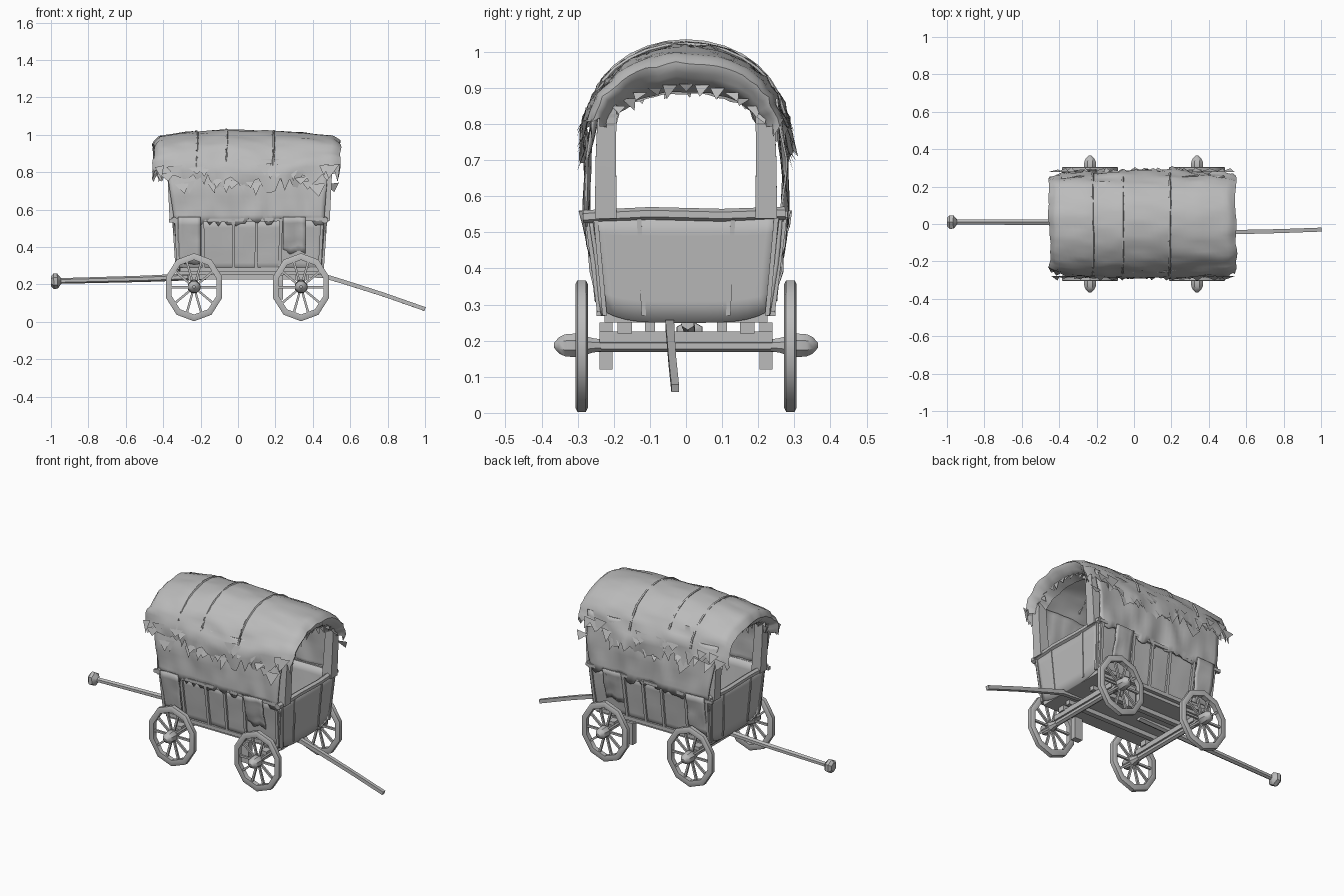
import bpy, bmesh, math, random
from mathutils import Vector, noise

if "Cube" in bpy.data.objects:
    bpy.data.objects.remove(bpy.data.objects["Cube"])

random.seed(4)
GREY = bpy.data.materials.new("weathered_grey")
GREY.diffuse_color = (0.5, 0.5, 0.5, 1)
GREY.use_nodes = True
GREY.node_tree.nodes["Principled BSDF"].inputs["Base Color"].default_value = GREY.diffuse_color


def finish(name, bm, angle=40):
    bmesh.ops.recalc_face_normals(bm, faces=bm.faces)
    me = bpy.data.meshes.new(name)
    bm.to_mesh(me)
    bm.free()
    me.materials.append(GREY)
    ob = bpy.data.objects.new(name, me)
    bpy.context.collection.objects.link(ob)
    bpy.ops.object.select_all(action='DESELECT')
    ob.select_set(True)
    bpy.context.view_layer.objects.active = ob
    bpy.ops.object.shade_smooth_by_angle(angle=math.radians(angle))
    return ob


def grid(name, nu, nv, fn, thick=0.0):
    """Sheet of quads from a function of u, v in 0..1."""
    bm = bmesh.new()
    vs = [[bm.verts.new(fn(i / nu, j / nv)) for j in range(nv + 1)] for i in range(nu + 1)]
    for i in range(nu):
        for j in range(nv):
            bm.faces.new((vs[i][j], vs[i + 1][j], vs[i + 1][j + 1], vs[i][j + 1]))
    ob = finish(name, bm, 50)
    if thick:
        m = ob.modifiers.new("thickness", 'SOLIDIFY')
        m.thickness, m.offset = thick, 0
    return ob


def tube(bm, pts, radii, sides=6):
    """Capped tube along a list of points."""
    pts = [Vector(p) for p in pts]
    rings = []
    for i, p in enumerate(pts):
        d = (pts[min(i + 1, len(pts) - 1)] - pts[max(i - 1, 0)]).normalized()
        a = d.cross(Vector((0, 0, 1)) if abs(d.z) < 0.9 else Vector((0, 1, 0))).normalized()
        b = d.cross(a)
        rings.append([bm.verts.new(p + radii[i] * (a * math.cos(t) + b * math.sin(t)))
                      for t in (math.tau * (k + 0.5) / sides for k in range(sides))])
    for r, s in zip(rings, rings[1:]):
        for k in range(sides):
            n = (k + 1) % sides
            bm.faces.new((r[k], r[n], s[n], s[k]))
    bm.faces.new(rings[0])
    bm.faces.new(rings[-1])


def bars(name, specs, sides=4):
    bm = bmesh.new()
    for pts, radii in specs:
        tube(bm, pts, radii, sides)
    return finish(name, bm)


def boxes(name, specs):
    bm = bmesh.new()
    for x0, x1, y0, y1, z0, z1 in specs:
        v = bmesh.ops.create_cube(bm, size=1)['verts']
        for p in v:
            p.co = ((x0 + x1) / 2 + p.co.x * (x1 - x0), (y0 + y1) / 2 + p.co.y * (y1 - y0),
                    (z0 + z1) / 2 + p.co.z * (z1 - z0))
    return finish(name, bm)


def wob(x, y, z, f=9):
    return noise.noise(Vector((x * f, y * f, z * f)))


def lerp_table(table, t):
    for a, b in zip(table, table[1:]):
        if t <= b[0]:
            k = (t - a[0]) / (b[0] - a[0])
            return [p + (q - p) * k for p, q in zip(a, b)]
    return list(table[-1])


# Canopy: arched cloth with rolled lips; columns are u, x, half width, base z, top z
ARCH = [(0, -0.35, 0.20, 0.78, 0.885), (0.06, -0.42, 0.215, 0.79, 0.91), (0.11, -0.455, 0.245, 0.79, 0.955),
        (0.16, -0.42, 0.265, 0.78, 0.995), (0.26, -0.25, 0.28, 0.77, 1.02), (0.29, -0.21, 0.282, 0.76, 1.018),
        (0.45, -0.06, 0.285, 0.75, 1.03), (0.6, 0.19, 0.285, 0.73, 1.022), (0.72, 0.35, 0.28, 0.76, 1.015),
        (0.83, 0.51, 0.268, 0.78, 0.995), (0.88, 0.55, 0.25, 0.79, 0.965), (0.94, 0.515, 0.22, 0.79, 0.92),
        (1, 0.45, 0.20, 0.78, 0.89)]


def canopy(u, v):
    _, x, ry, zb, zt = lerp_table(ARCH, u)
    t = math.pi * v
    side = abs(math.cos(t)) ** 2
    n = wob(x, 2 * math.cos(t), v, 7)
    y = ry * math.cos(t) * (1 + 0.07 * n * side)
    z = zb + (zt - zb) * max(math.sin(t), 0) ** 0.9
    if v in (0, 1) and 0.1 < u < 0.9:
        z += random.uniform(-0.045, 0.03)
        y *= random.uniform(0.97, 1.05)
    return (x + 0.012 * wob(x, y, z, 14), y, z + 0.008 * n)


grid("canopy", 56, 28, canopy)

# Torn scraps along the canopy hem and end lips
bm = bmesh.new()
for s in (-1, 1):
    for i in range(24):
        x = -0.42 + 0.92 * i / 23
        z = 0.78 + random.uniform(-0.05, 0.06)
        w, drop = random.uniform(0.02, 0.05), random.uniform(0.03, 0.07)
        bm.faces.new([bm.verts.new(p) for p in (
            (x - w, s * 0.277, z), (x + w, s * 0.277, z + 0.01),
            (x + random.uniform(-0.02, 0.02), s * random.uniform(0.285, 0.305), z - drop))])
for x in (-0.41, 0.505):
    for i in range(15):
        t = math.pi * (i + 0.5) / 15
        y, z = 0.215 * math.cos(t), 0.79 + 0.12 * math.sin(t)
        bm.faces.new([bm.verts.new(p) for p in (
            (x, y - 0.02, z), (x, y + 0.02, z),
            (x + random.uniform(-0.02, 0.02), y + random.uniform(-0.02, 0.02), z - random.uniform(0.02, 0.04)))])
finish("torn_scraps", bm)

# Seams sewn across the canopy
bows = []
for x, zt in ((-0.22, 1.018), (-0.06, 1.028), (0.19, 1.02)):
    pts = [(x + 0.006 * wob(x, k, 0, 3), 0.276 * math.cos(math.pi * k / 16),
            0.77 + (zt - 0.77) * math.sin(math.pi * k / 16) ** 0.9) for k in range(1, 16)]
    bows.append((pts, [0.007] * len(pts)))
bars("canopy_seams", bows, 5)

# Side cloth, side boards and the rails between them
for s, side in ((-1, "front"), (1, "back")):
    def side_cloth(u, v, s=s):
        z = 0.87 - 0.33 * v
        x0, x1 = -0.39 + 0.05 * v, 0.485 - 0.025 * v
        x = x0 + (x1 - x0) * u
        if v == 1:
            z += random.uniform(-0.03, 0.015)
        y = 0.248 + 0.026 * min(v * 2, 1) + 0.016 * wob(x * 1.4, s, z * 0.7)
        return (x, s * y, z)

    def side_boards(u, v, s=s):
        z = 0.55 - 0.28 * v
        x0, x1 = -0.345 + 0.03 * v, 0.465 - 0.02 * v
        x = x0 + (x1 - x0) * u
        return (x, s * (0.263 - 0.035 * v + 0.006 * wob(x, s, z, 8)), z)

    grid(side + "_side_cloth", 34, 10, side_cloth, 0.006)
    grid(side + "_side_boards", 24, 6, side_boards, 0.012)
    bars(side + "_side_rails", [
        ([(-0.37, s * 0.272, 0.54), (0.05, s * 0.27, 0.545), (0.47, s * 0.272, 0.55)], [0.013] * 3),
        ([(-0.31, s * 0.236, 0.28), (0.44, s * 0.236, 0.28)], [0.016] * 2)]
        + [([(x, s * 0.272, 0.55), (x * 0.97, s * 0.238, 0.28)], [0.012] * 2)
           for x in (-0.33, -0.19, -0.025, 0.1, 0.23, 0.45)])
    # Hanging cloth strips over the boards
    for k, (xa, xb, zb) in enumerate(((-0.32, -0.2, 0.31), (0.24, 0.36, 0.37))):
        def strip(u, v, s=s, xa=xa, xb=xb, zb=zb):
            z = 0.56 + (zb - 0.56) * v
            x = xa + (xb - xa) * u
            return (x, s * (0.288 - 0.042 * v + 0.01 * wob(x, s, z, 14)), z + 0.02 * v * wob(x, 0, k, 20))
        grid(f"{side}_hanging_strip_{k}", 6, 6, strip, 0.006)

# End walls with sagging bottom edge, board battens, top rails and door jambs
for d, x, name in ((-1, -0.325, "left"), (1, 0.45, "right")):
    def end_wall(u, v, d=d, x=x):
        hw = 0.26 - 0.035 * v
        sag = 0.03 * v * (1 - (2 * u - 1) ** 4)
        return (x + d * (0.015 - 0.02 * v), hw * (2 * u - 1), 0.55 - 0.27 * v - sag)
    grid(name + "_end_wall", 16, 5, end_wall, 0.016)
    bars(name + "_end_rail", [([(x + d * 0.015, -0.285, 0.543), (x + d * 0.02, -0.1, 0.552),
                                (x + d * 0.02, 0.1, 0.547), (x + d * 0.015, 0.275, 0.553)], [0.018] * 4)], 6)
    bars(name + "_end_battens", [([(x + d * 0.02, y, 0.54), (x + d * 0.002, y * 0.9, 0.27)], [0.009] * 2)
                                 for y in (-0.25, -0.13, 0.13, 0.25)])
    bars(name + "_door_frame", [([(x + d * 0.01, s * 0.222, 0.54), (x + d * 0.02, s * 0.222, 0.7),
                                  (x + d * 0.03, s * 0.218, 0.86)], [0.043, 0.04, 0.036]) for s in (-1, 1)])

boxes("floor", [(-0.32, 0.445, -0.225, 0.225, 0.25, 0.275)])

# Undercarriage
WX = (-0.235, 0.337)
boxes("undercarriage", [(x - 0.022, x + 0.022, -0.24, 0.24, 0.195, 0.225) for x in WX]
      + [(x - 0.03, x + 0.03, s * 0.17 - 0.02, s * 0.17 + 0.02, 0.22, 0.255) for x in WX for s in (-1, 1)]
      + [(-0.27, 0.38, s * 0.1 - 0.014, s * 0.1 + 0.014, 0.225, 0.25) for s in (-1, 1)]
      + [(0.19, 0.24, s * 0.222 - 0.018, s * 0.222 + 0.018, 0.12, 0.25) for s in (-1, 1)])
bars("axles", [([(x, -0.29, 0.185), (x, 0.29, 0.185)], [0.016] * 2) for x in WX], 6)

# Wheels: oval rim, spokes and pointed hub
SEG, SPOKES = 10, 10
for x, fb in zip(WX, ("left", "right")):
    for s, side in ((-1, "front"), (1, "back")):
        bm = bmesh.new()
        prof = ((0.182, -0.012), (0.182, 0.012), (0.172, 0.017), (0.146, 0.014), (0.146, -0.014), (0.172, -0.017))
        rings = [[bm.verts.new((x + 0.87 * r * math.cos(a), s * 0.289 + w, 0.185 + r * math.sin(a)))
                  for r, w in prof] for a in (math.tau * (k + 0.5) / SEG for k in range(SEG))]
        for k in range(SEG):
            p, q = rings[k], rings[(k + 1) % SEG]
            for j in range(6):
                bm.faces.new((p[j], p[(j + 1) % 6], q[(j + 1) % 6], q[j]))
        for k in range(SPOKES):
            a = math.tau * k / SPOKES
            tube(bm, [(x + 0.87 * r * math.cos(a), s * 0.289, 0.185 + r * math.sin(a))
                      for r in (0.02, 0.15)], [0.008, 0.009], 4)
        tube(bm, [(x, s * y, 0.187) for y in (0.235, 0.26, 0.30, 0.335, 0.352, 0.365)],
             [0.018, 0.022, 0.036, 0.033, 0.024, 0.008], 8)
        finish(f"{fb}_{side}_wheel", bm)

# Draw pole with knob, and drooping tail pole
bars("draw_pole", [([(-0.97, 0.01, 0.218), (-0.5, 0.01, 0.23), (-0.03, 0.005, 0.25)], [0.015, 0.017, 0.02])], 6)
bars("pole_knob", [([(-1.0, 0.01, 0.217), (-0.985, 0.01, 0.217), (-0.965, 0.01, 0.218), (-0.945, 0.01, 0.219)],
                    [0.026, 0.042, 0.04, 0.014])], 6).scale = (1, 1, 1)
bars("tail_pole", [([(0.3, -0.045, 0.255), (0.46, -0.045, 0.245), (0.56, -0.043, 0.215), (0.78, -0.038, 0.145),
                     (1.0, -0.03, 0.068)], [0.016, 0.017, 0.016, 0.015, 0.015])], 4)
